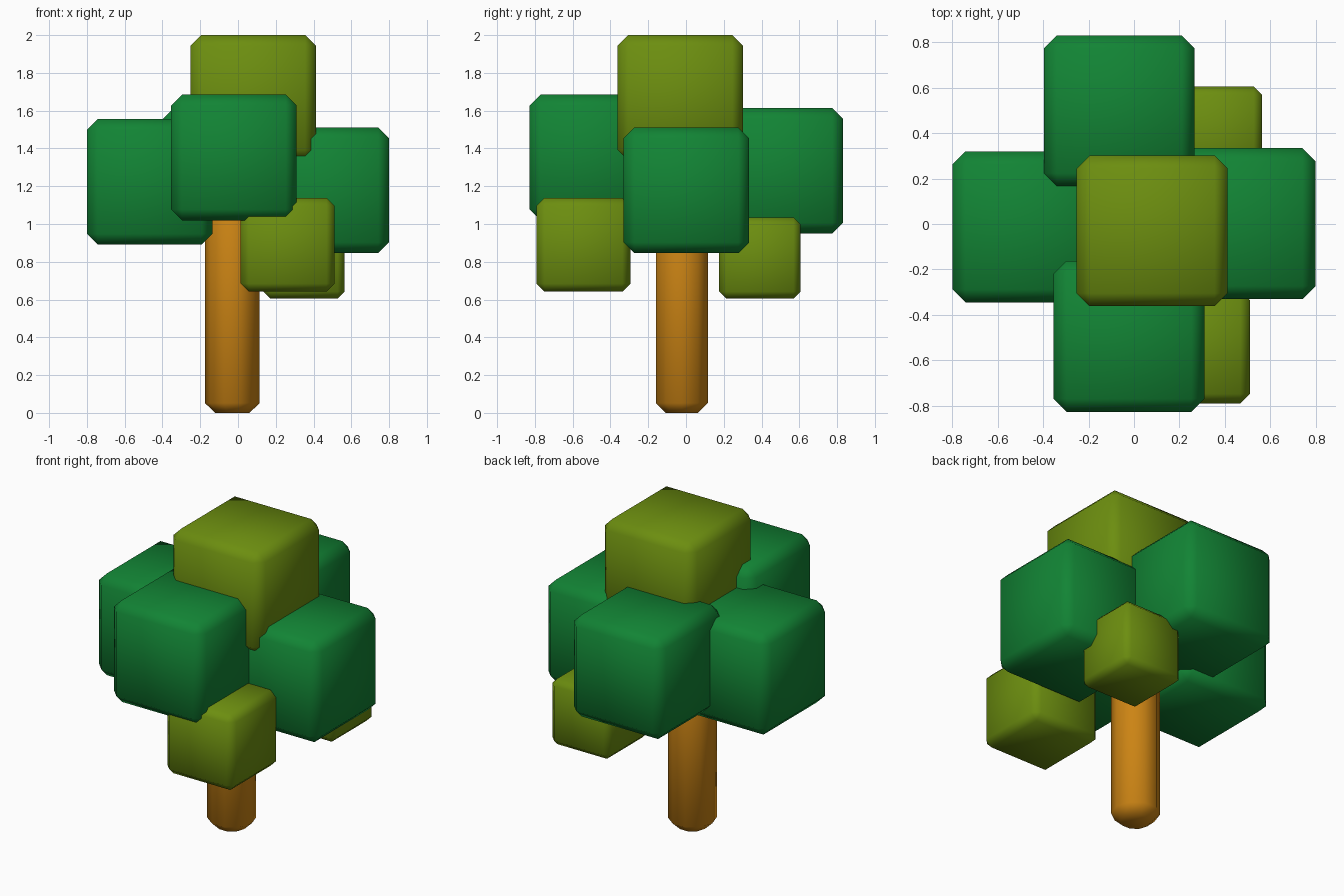
import bpy
import math

if "Cube" in bpy.data.objects:
    bpy.data.objects.remove(bpy.data.objects["Cube"])


def material(name, rgb):
    m = bpy.data.materials.new(name)
    m.diffuse_color = (*rgb, 1)
    m.use_nodes = True
    m.node_tree.nodes["Principled BSDF"].inputs["Base Color"].default_value = m.diffuse_color
    return m


GREEN = material("leaf green", (0.006, 0.23, 0.035))
OLIVE = material("olive green", (0.15, 0.27, 0.005))
BARK = material("orange brown bark", (0.60, 0.23, 0.007))


def finish(name, mat, bevel):
    """Name, colour, chamfer and smooth the active object."""
    ob = bpy.context.object
    ob.name = name
    ob.data.materials.append(mat)
    bpy.ops.object.transform_apply(location=False, rotation=False, scale=True)
    mod = ob.modifiers.new("chamfer", 'BEVEL')
    mod.width = bevel
    mod.segments = 1
    mod.limit_method = 'ANGLE'
    mod.angle_limit = math.radians(50)
    bpy.ops.object.shade_smooth()


def leaf_block(name, centre, size, mat):
    bpy.ops.mesh.primitive_cube_add(size=size, location=centre)
    finish(name, mat, size * 0.086)


# Trunk: ten-sided post with chamfered ends
TRUNK_H = 1.37
bpy.ops.mesh.primitive_cylinder_add(vertices=10, radius=0.145, depth=TRUNK_H,
                                    location=(-0.03, -0.022, TRUNK_H / 2),
                                    rotation=(0, 0, math.pi / 2))
finish("trunk", BARK, 0.052)

# Foliage: large blocks around the trunk, one on top, two small low ones
BIG = 0.665
leaf_block("top_foliage", (0.08, -0.03, 2 - BIG / 2), BIG, OLIVE)
leaf_block("front_foliage", (-0.022, -0.495, 1.352), BIG, GREEN)
leaf_block("back_foliage", (-0.065, 0.499, 1.282), BIG, GREEN)
leaf_block("left_foliage", (-0.4675, -0.013, 1.223), BIG, GREEN)
leaf_block("right_foliage", (0.4675, 0.002, 1.178), BIG, GREEN)
leaf_block("low_front_foliage", (0.263, -0.543, 0.89), 0.497, OLIVE)
leaf_block("low_back_foliage", (0.35, 0.391, 0.82), 0.43, OLIVE)
